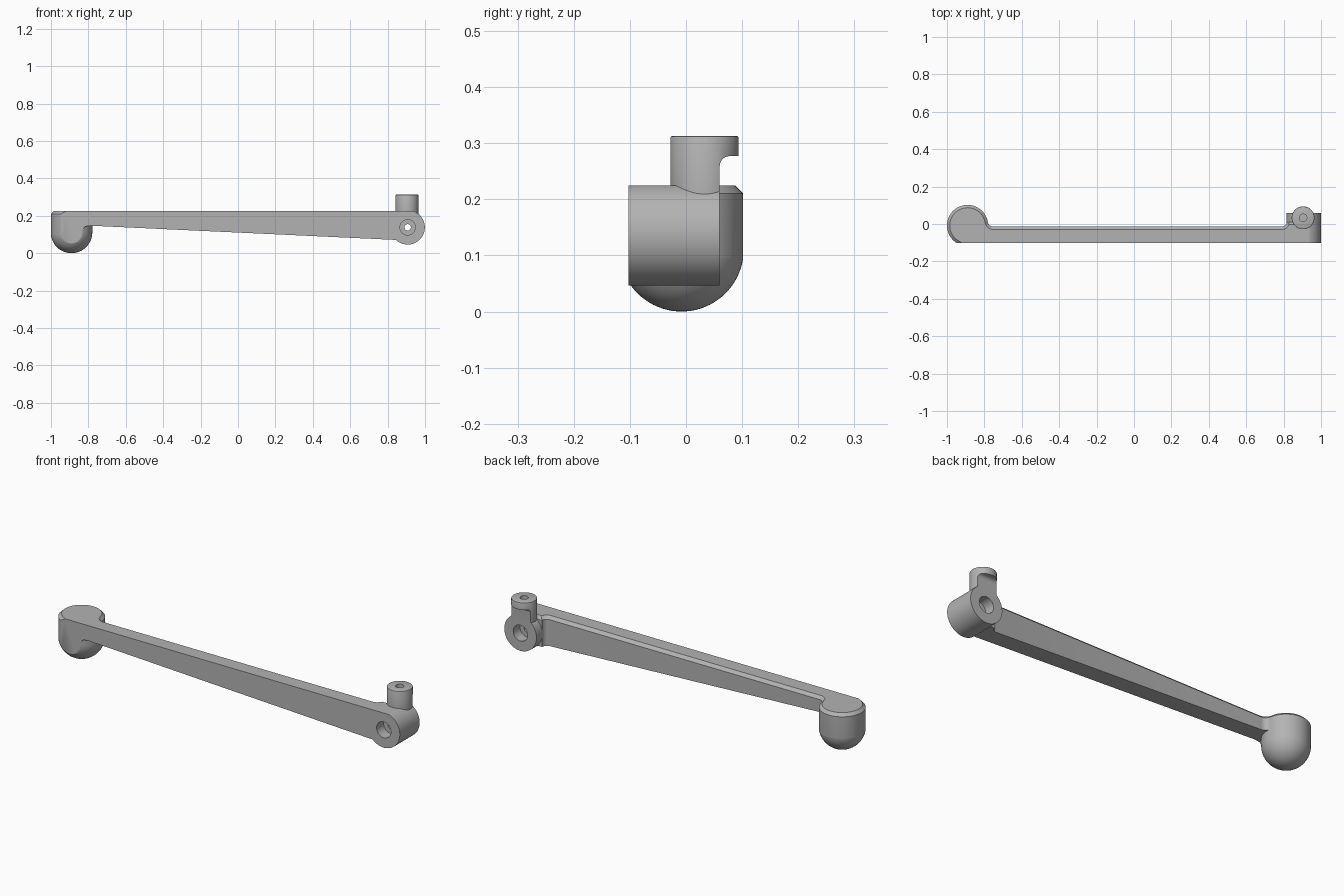
import bpy, bmesh
from math import radians, sin, cos, pi
from mathutils import Vector, Matrix

if "Cube" in bpy.data.objects:
    bpy.data.objects.remove(bpy.data.objects["Cube"], do_unlink=True)

grey = bpy.data.materials.new("plain grey")
grey.use_nodes = True
GREY = (0.45, 0.45, 0.45, 1)
grey.diffuse_color = GREY
grey.node_tree.nodes["Principled BSDF"].inputs["Base Color"].default_value = GREY

FRONT, TOP = -0.1025, 0.225
KNOB_X, KNOB_Y, KNOB_R = -0.89, -0.008, 0.11
BOSS_X, BOSS_Z, BOSS_R, BOSS_BACK = 0.907, 0.138, 0.092, 0.06
POST_X, POST_Y, POST_R = 0.904, 0.033, 0.061


def finish(name, bm):
    bmesh.ops.recalc_face_normals(bm, faces=bm.faces)
    mesh = bpy.data.meshes.new(name)
    bm.to_mesh(mesh)
    bm.free()
    mesh.materials.append(grey)
    ob = bpy.data.objects.new(name, mesh)
    bpy.context.collection.objects.link(ob)
    return ob


def prism(points, place, depth):
    """Extrude a 2D outline; place maps (u, v) to a 3D point."""
    bm = bmesh.new()
    face = bm.faces.new([bm.verts.new(place(u, v)) for u, v in points])
    out = bmesh.ops.extrude_face_region(bm, geom=[face])
    moved = [g for g in out["geom"] if isinstance(g, bmesh.types.BMVert)]
    bmesh.ops.translate(bm, verts=moved, vec=depth)
    return bm


def cylinder(name, radius, start, end, bevel=0.0):
    start, end = Vector(start), Vector(end)
    axis = end - start
    turn = axis.to_track_quat("Z", "Y").to_matrix().to_4x4()
    bm = bmesh.new()
    bmesh.ops.create_cone(bm, cap_ends=True, segments=64, radius1=radius,
                          radius2=radius, depth=axis.length,
                          matrix=Matrix.Translation((start + end) / 2) @ turn)
    if bevel:
        rim = [e for e in bm.edges if all((v.co - end).dot(axis) > -1e-6 for v in e.verts)]
        bmesh.ops.bevel(bm, geom=rim, offset=bevel, segments=2, profile=0.5, affect="EDGES")
    return finish(name, bm)


def combine(target, other, operation):
    mod = target.modifiers.new(operation.lower(), "BOOLEAN")
    mod.operation, mod.solver, mod.object = operation, "EXACT", other
    bpy.context.view_layer.objects.active = target
    bpy.ops.object.modifier_apply(modifier=mod.name)
    bpy.data.objects.remove(other, do_unlink=True)


def arc(cx, cy, r, a0, a1, n):
    steps = [radians(a0 + (a1 - a0) * i / n) for i in range(n + 1)]
    return [(cx + r * cos(a), cy + r * sin(a)) for a in steps]


# Plan outline: round knob, fillet into the arm, flare into the pivot boss
plan = arc(KNOB_X, KNOB_Y, KNOB_R, 239.2, 9.9, 56)
plan += arc(-0.752, 0.016, 0.03, 189.9, 270, 8)[1:]
plan += arc(0.79, 0.012, 0.026, 270, 360, 6)
plan += [(BOSS_X, 0.012), (BOSS_X, FRONT)]
bm = prism(plan, lambda u, v: (u, v, 0), (0, 0, TOP))

# Chamfer along the rear upper edge
rear = [e for e in bm.edges
        if all(v.co.z > TOP - 0.001 for v in e.verts)
        and not all(v.co.y < FRONT + 0.001 for v in e.verts)
        and not all(v.co.x > BOSS_X - 0.001 for v in e.verts)]
bmesh.ops.bevel(bm, geom=rear, offset=0.015, segments=1, affect="EDGES")
crank = finish("crank_handle", bm)

# Side envelope: tapered arm plus the domed underside of the knob
side = [(KNOB_X, 0.3), (KNOB_X, 0.113), (-0.836, 0.113), (-0.829, 0.13),
        (-0.815, 0.143), (-0.79, 0.147), (0.95, 0.066), (0.95, 0.3)]
envelope = finish("arm_envelope", prism(side, lambda u, v: (u, -0.2, v), (0, 0.4, 0)))

bm = bmesh.new()
dome_r = KNOB_R + 0.001
profile = [(dome_r * sin(a), dome_r * (1 - cos(a))) for a in
           [pi / 2 * i / 20 for i in range(21)]] + [(dome_r, 0.35), (0, 0.35)]
verts = [bm.verts.new((KNOB_X + r, KNOB_Y, z)) for r, z in profile]
edges = [bm.edges.new(pair) for pair in zip(verts, verts[1:])]
bmesh.ops.spin(bm, geom=verts + edges, cent=(KNOB_X, KNOB_Y, 0), axis=(0, 0, 1),
               angle=2 * pi, steps=72, use_merge=True)
bmesh.ops.remove_doubles(bm, verts=bm.verts, dist=1e-5)
combine(envelope, finish("knob_dome", bm), "UNION")
combine(crank, envelope, "INTERSECT")

# Pivot boss, levelled off with the top of the arm
boss = cylinder("pivot_boss", BOSS_R, (BOSS_X, FRONT, BOSS_Z), (BOSS_X, BOSS_BACK, BOSS_Z))
for v in boss.data.vertices:
    v.co.z = min(v.co.z, TOP)

# Upright post with a hooked lip at the rear
post = cylinder("post", POST_R, (POST_X, POST_Y, BOSS_Z), (POST_X, POST_Y, 0.313), 0.004)
notch = [(BOSS_BACK, 0)] + arc(0.078, 0.259, 0.018, 180, 90, 8) + [(0.2, 0.277), (0.2, 0)]
cutter = finish("lip_notch", prism(notch, lambda u, v: (0.7, u, v), (0.4, 0, 0)))
combine(post, cutter, "DIFFERENCE")
combine(boss, post, "UNION")
combine(crank, boss, "UNION")

# Pivot bore, a recess on each face, and the small hole in the post
for r, start, end in [
        (0.017, (BOSS_X, -0.2, BOSS_Z), (BOSS_X, 0.2, BOSS_Z)),
        (0.041, (BOSS_X, -0.2, BOSS_Z), (BOSS_X, -0.045, BOSS_Z)),
        (0.041, (BOSS_X, 0.005, BOSS_Z), (BOSS_X, 0.2, BOSS_Z)),
        (0.02, (POST_X, POST_Y, 0.2), (POST_X, POST_Y, 0.4))]:
    combine(crank, cylinder("bore", r, start, end), "DIFFERENCE")

bpy.ops.object.select_all(action="DESELECT")
crank.select_set(True)
bpy.context.view_layer.objects.active = crank
bpy.ops.object.shade_smooth_by_angle(angle=radians(30))
